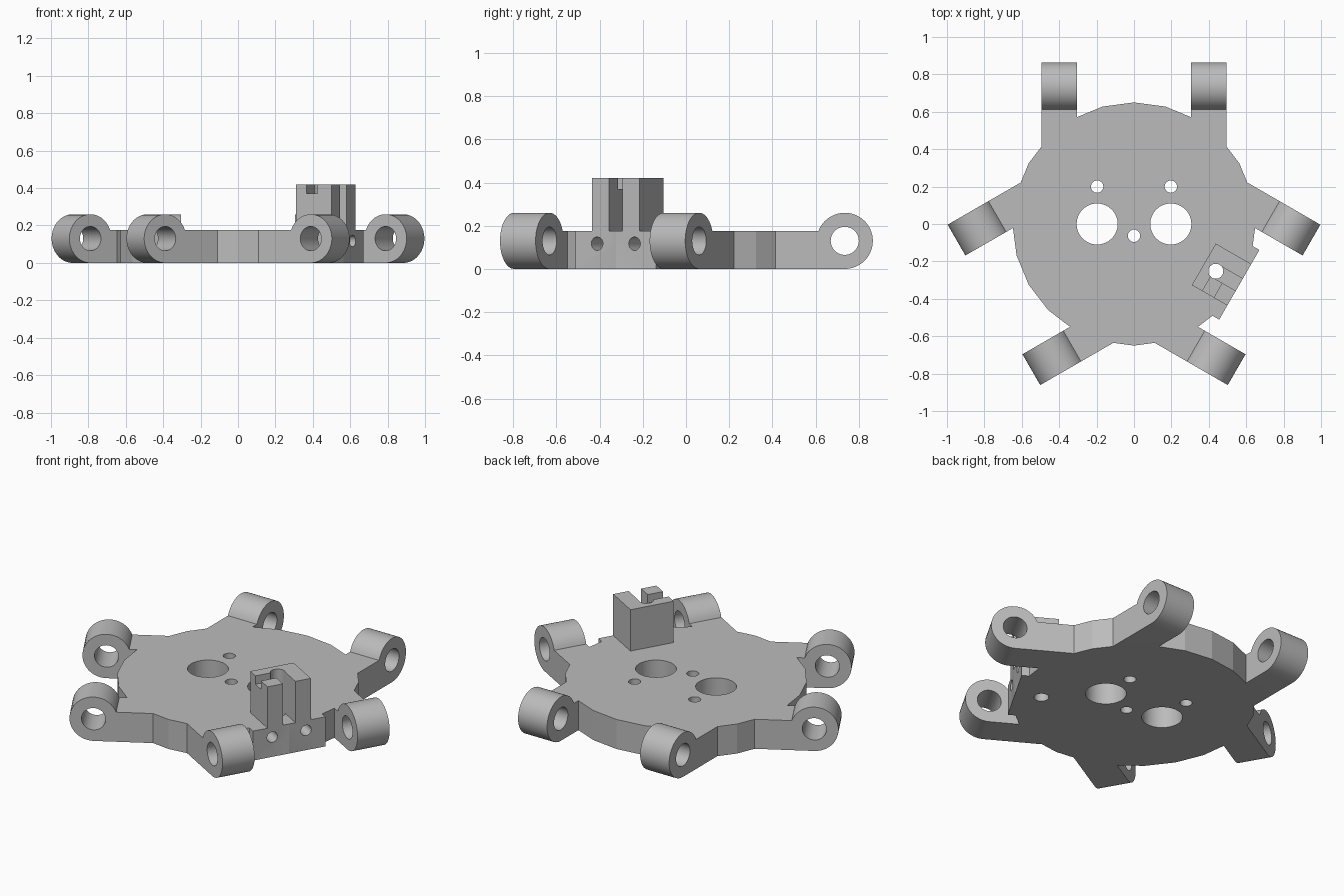
import bpy
import bmesh
import math
from mathutils import Matrix, Vector

if "Cube" in bpy.data.objects:
    bpy.data.objects.remove(bpy.data.objects["Cube"])

T = 0.175                      # plate thickness
SENSOR_TURN = Matrix.Rotation(math.radians(-120), 4, 'Z')

grey = bpy.data.materials.new("plain_grey")
grey.diffuse_color = (0.5, 0.5, 0.5, 1)
grey.use_nodes = True
grey.node_tree.nodes["Principled BSDF"].inputs["Base Color"].default_value = grey.diffuse_color


def make(name, bm, matrix=Matrix()):
    bmesh.ops.transform(bm, matrix=matrix, verts=bm.verts)
    bmesh.ops.recalc_face_normals(bm, faces=bm.faces)
    mesh = bpy.data.meshes.new(name)
    bm.to_mesh(mesh)
    bm.free()
    mesh.materials.append(grey)
    obj = bpy.data.objects.new(name, mesh)
    bpy.context.collection.objects.link(obj)
    return obj


def prism(name, points, depth, matrix=Matrix()):
    """Extrude a closed list of 3D points along a vector."""
    bm = bmesh.new()
    face = bm.faces.new([bm.verts.new(p) for p in points])
    ext = bmesh.ops.extrude_face_region(bm, geom=[face], use_keep_orig=True)
    verts = [g for g in ext["geom"] if isinstance(g, bmesh.types.BMVert)]
    bmesh.ops.translate(bm, vec=Vector(depth), verts=verts)
    return make(name, bm, matrix)


def box(name, x0, x1, y0, y1, z0, z1, matrix=Matrix()):
    pts = [(x0, y0, z0), (x1, y0, z0), (x1, y1, z0), (x0, y1, z0)]
    return prism(name, pts, (0, 0, z1 - z0), matrix)


def rod(name, center, radius, length, axis='Z', sides=32, matrix=Matrix()):
    bm = bmesh.new()
    bmesh.ops.create_cone(bm, cap_ends=True, segments=sides, radius1=radius,
                          radius2=radius, depth=length)
    turn = {'X': Matrix.Rotation(math.pi / 2, 4, 'Y'),
            'Y': Matrix.Rotation(math.pi / 2, 4, 'X'), 'Z': Matrix()}[axis]
    return make(name, bm, matrix @ Matrix.Translation(center) @ turn)


def combine(target, other, operation):
    mod = target.modifiers.new(operation, 'BOOLEAN')
    mod.operation = operation
    mod.solver = 'EXACT'
    mod.object = other
    bpy.context.view_layer.objects.active = target
    bpy.ops.object.modifier_apply(modifier=mod.name)
    bpy.data.objects.remove(other)


# 24-sided plate
ring = [(0.65 * math.cos(i * math.pi / 12), 0.65 * math.sin(i * math.pi / 12), 0)
        for i in range(24)]
plate = prism("hub_plate", ring, (0, 0, T))

# Six hinge arms: side profile with a rounded knuckle, in three pairs
cy, r = 0.735, 0.13
end = math.pi - math.asin((T - r) / r)
arc = [-math.pi / 2 + (end + math.pi / 2) * i / 32 for i in range(33)]
profile = [(0.38, 0)] + [(cy + r * math.cos(a), r + r * math.sin(a)) for a in arc] + [(0.38, T)]
turns = [Matrix.Rotation(math.radians(a), 4, 'Z') for a in (0, 120, -120)]
for turn in turns:
    for x0 in (-0.495, 0.305):
        arm = prism("hinge_arm", [(x0, y, z) for y, z in profile], (0.19, 0, 0), turn)
        combine(plate, arm, 'UNION')

# Sensor mount: flat pad on the rim and a raised block
combine(plate, box("mount_pad", -0.215, 0.215, 0.4, 0.65, 0, T, SENSOR_TURN), 'UNION')
combine(plate, box("mount_block", -0.128, 0.128, 0.431, 0.65, 0.1, 0.42, SENSOR_TURN), 'UNION')

# Pin holes through the knuckles
for turn in turns:
    for x in (-0.4, 0.4):
        combine(plate, rod("pin_hole", (x, cy, r), 0.065, 0.3, 'X', 40, turn), 'DIFFERENCE')

# Plate holes
for x, y, rad in ((-0.197, 0, 0.11), (0.197, 0, 0.11), (-0.197, 0.2, 0.033),
                  (0.197, 0.2, 0.033), (0, -0.063, 0.033)):
    combine(plate, rod("plate_hole", (x, y, 0.1), rad, 0.6), 'DIFFERENCE')

# Mount cuts: wire hole, front slot, side notch, screw holes
cuts = [rod("wire_hole", (0, 0.505, 0.2), 0.04, 1, matrix=SENSOR_TURN),
        box("front_slot", -0.037, 0.037, 0.505, 0.8, T, 0.6, SENSOR_TURN),
        box("side_notch", 0, 0.3, 0.496, 0.566, 0.37, 0.6, SENSOR_TURN)]
cuts += [rod("screw_hole", (x, 0.65, 0.117), 0.031, 0.3, 'Y', matrix=SENSOR_TURN)
         for x in (-0.1, 0.1)]
for cut in cuts:
    combine(plate, cut, 'DIFFERENCE')

# Smooth curved walls, keep edges sharp
bpy.ops.object.select_all(action='DESELECT')
plate.select_set(True)
bpy.context.view_layer.objects.active = plate
bpy.ops.object.shade_smooth_by_angle(angle=math.radians(14))
